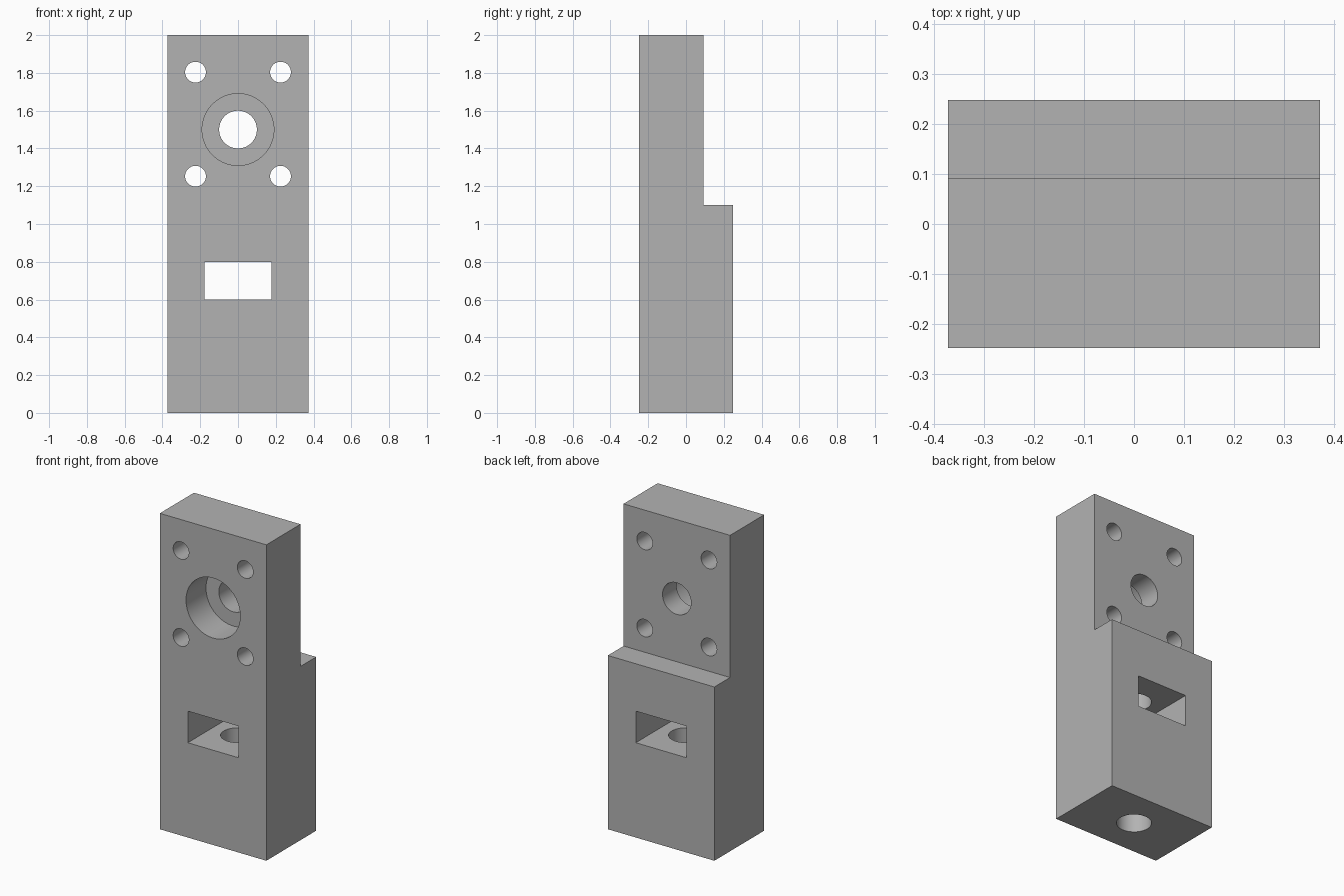
import bpy, bmesh, math

if "Cube" in bpy.data.objects:
    bpy.data.objects.remove(bpy.data.objects["Cube"], do_unlink=True)

HALF_W, HALF_D = 0.373, 0.249
STEP_Y, STEP_Z, TOP = 0.092, 1.10, 2.0
BORE_Z = 1.50

grey = bpy.data.materials.new("plain grey")
grey.use_nodes = True
colour = (0.45, 0.45, 0.45, 1)
grey.diffuse_color = colour
grey.node_tree.nodes["Principled BSDF"].inputs["Base Color"].default_value = colour

# Stepped block: side profile pulled across the width
bm = bmesh.new()
profile = [(-HALF_D, 0), (HALF_D, 0), (HALF_D, STEP_Z),
           (STEP_Y, STEP_Z), (STEP_Y, TOP), (-HALF_D, TOP)]
side = bm.faces.new([bm.verts.new((-HALF_W, y, z)) for y, z in profile])
pulled = bmesh.ops.extrude_face_region(bm, geom=[side])["geom"]
bmesh.ops.translate(bm, vec=(2 * HALF_W, 0, 0),
                    verts=[v for v in pulled if isinstance(v, bmesh.types.BMVert)])
bmesh.ops.recalc_face_normals(bm, faces=bm.faces)
mesh = bpy.data.meshes.new("mounting_block")
bm.to_mesh(mesh)
bm.free()
mesh.materials.append(grey)
block = bpy.data.objects.new("mounting_block", mesh)
bpy.context.collection.objects.link(block)


def cut(name):
    """Subtract the active object from the block, then discard it."""
    cutter = bpy.context.object
    cutter.name = name
    cutter.hide_render = True
    cutter.data.materials.append(grey)
    mod = block.modifiers.new(name, "BOOLEAN")
    mod.operation, mod.solver, mod.object = "DIFFERENCE", "EXACT", cutter
    bpy.ops.object.select_all(action="DESELECT")
    bpy.context.view_layer.objects.active = block
    block.select_set(True)
    bpy.ops.object.modifier_apply(modifier=name)
    bpy.data.objects.remove(cutter, do_unlink=True)


def drill(name, radius, x, z, y0=-0.5, y1=0.5):
    """Round hole running front to back."""
    bpy.ops.mesh.primitive_cylinder_add(
        vertices=64, radius=radius, depth=y1 - y0,
        location=(x, (y0 + y1) / 2, z), rotation=(math.pi / 2, 0, 0))
    cut(name)


# Counterbored main hole
drill("main_bore", 0.10, 0, BORE_Z)
drill("counterbore", 0.19, 0, BORE_Z, -0.5, -HALF_D + 0.20)

# Four corner bolt holes
for x in (-0.225, 0.225):
    for z in (1.253, 1.804):
        drill("bolt_hole", 0.055, x, z)

# Blind hole from the underside, crossing the slot
bpy.ops.mesh.primitive_cylinder_add(vertices=64, radius=0.10, depth=1.2,
                                    location=(0, 0, 0.4))
cut("bottom_hole")

# Rectangular slot
bpy.ops.mesh.primitive_cube_add(size=1, location=(0, 0, 0.70))
bpy.context.object.scale = (0.354, 1, 0.20)
bpy.context.view_layer.update()
cut("slot")

bpy.ops.object.shade_smooth_by_angle(angle=math.radians(30))
